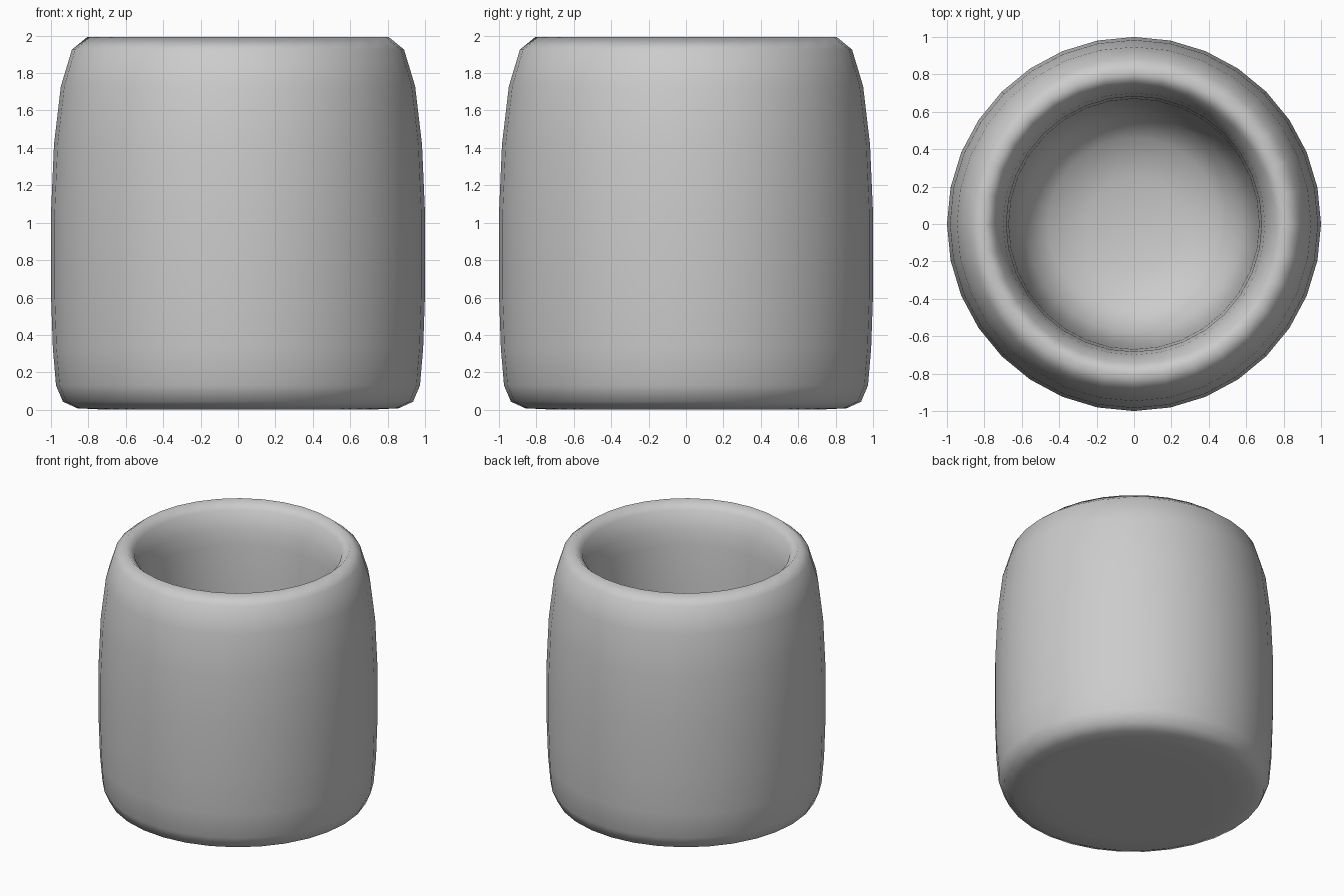
import bpy, bmesh, math

if "Cube" in bpy.data.objects:
    bpy.data.objects.remove(bpy.data.objects["Cube"])

SIDES = 32

# Profile (radius, height): base, outer wall, rounded rim, then inner bowl
PROFILE = [
    (0.45, 0.0), (0.70, 0.0), (0.86, 0.008), (0.936, 0.043), (0.973, 0.13),
    (0.99, 0.33), (1.0, 0.62), (1.0, 1.05), (0.984, 1.417), (0.947, 1.73),
    (0.888, 1.925), (0.807, 1.992), (0.745, 1.93), (0.70, 1.80),
    (0.683, 1.68), (0.67, 1.35), (0.66, 0.98), (0.635, 0.66), (0.58, 0.44),
    (0.46, 0.31), (0.25, 0.25),
]


def lathe(name, profile, bottom_z, inner_z):
    """Revolve a profile about z and close both ends with fans."""
    bm = bmesh.new()
    rings = []
    for r, z in profile:
        rings.append([bm.verts.new((r * math.cos(2 * math.pi * i / SIDES),
                                    r * math.sin(2 * math.pi * i / SIDES), z))
                      for i in range(SIDES)])
    start = bm.verts.new((0, 0, bottom_z))
    end = bm.verts.new((0, 0, inner_z))
    for i in range(SIDES):
        j = (i + 1) % SIDES
        for a, b in zip(rings, rings[1:]):
            bm.faces.new((a[i], a[j], b[j], b[i]))
        bm.faces.new((start, rings[0][j], rings[0][i]))
        bm.faces.new((end, rings[-1][i], rings[-1][j]))
    bmesh.ops.recalc_face_normals(bm, faces=bm.faces)
    for f in bm.faces:
        f.smooth = True
    mesh = bpy.data.meshes.new(name)
    bm.to_mesh(mesh)
    bm.free()
    obj = bpy.data.objects.new(name, mesh)
    bpy.context.collection.objects.link(obj)
    return obj


# Handleless cup with a thick rounded wall
lathe("cup", PROFILE, 0.0, 0.235)
